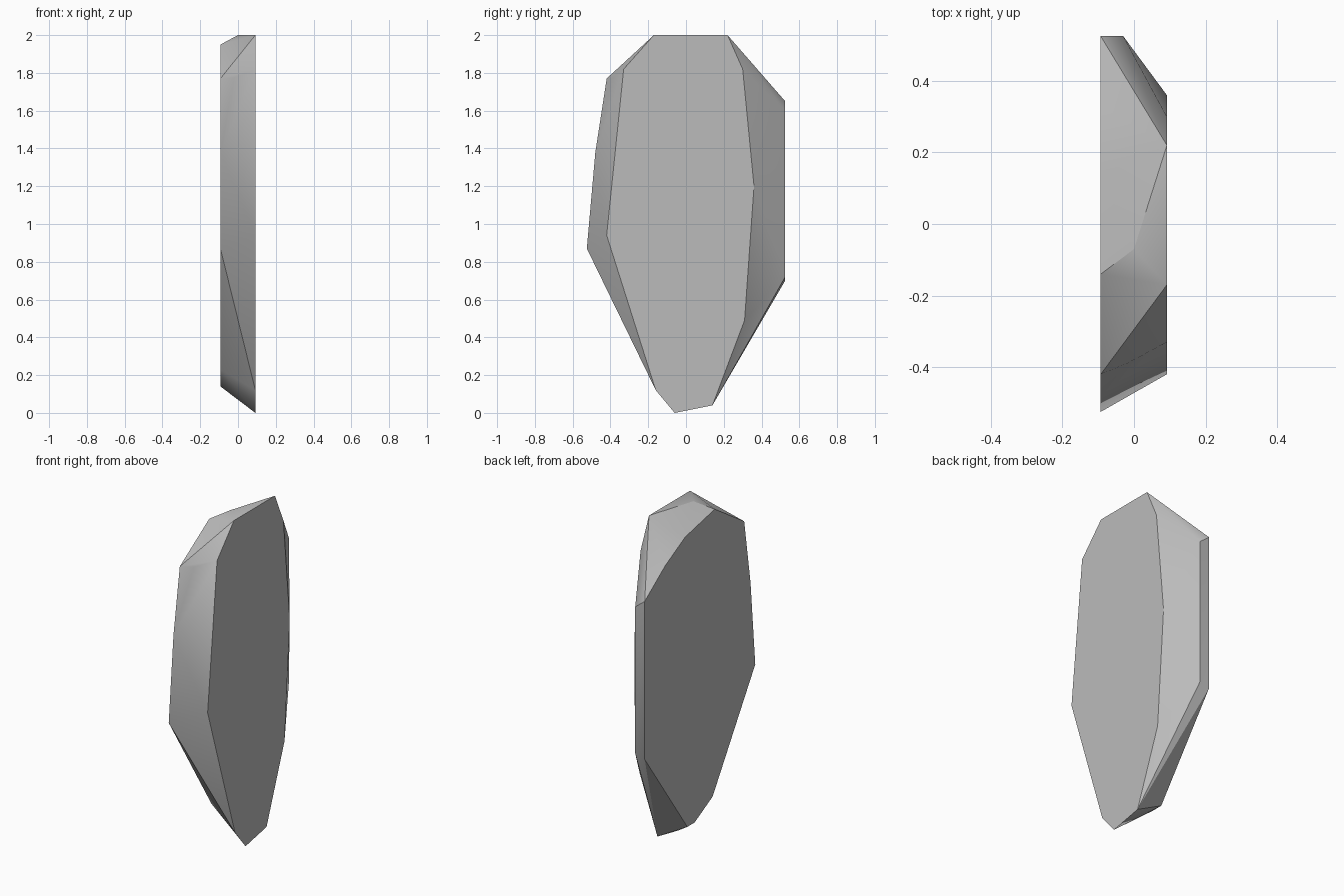
import bpy
import bmesh
from math import radians

default_cube = bpy.data.objects.get("Cube")
if default_cube:
    bpy.data.objects.remove(default_cube, do_unlink=True)


def make_material(name, colour):
    material = bpy.data.materials.new(name)
    material.use_nodes = True
    material.diffuse_color = colour
    material.node_tree.nodes["Principled BSDF"].inputs["Base Color"].default_value = colour
    return material


def add_outline(mesh, x, outline):
    """Place a side profile, given as (y, z) points, at the given x."""
    for y, z in outline:
        mesh.verts.new((x, y, z))


stone_grey = make_material("stone grey", (0.5, 0.5, 0.5, 1))

# Narrower flat side of the slab
left_side = [
    (0.22, 2), (-0.17, 2), (-0.33, 1.82), (-0.42, 0.94), (-0.16, 0.12),
    (-0.06, 0), (0.14, 0.04), (0.31, 0.49), (0.36, 1.2), (0.3, 1.82),
]
# Wider flat side of the slab
right_side = [
    (-0.14, 1.95), (-0.42, 1.77), (-0.48, 1.38), (-0.525, 0.87),
    (-0.12, 0.23), (0.05, 0.14), (0.12, 0.14), (0.525, 0.7),
    (0.525, 1.65), (0.33, 1.79), (0.14, 1.89),
]
# Inner edge of the back strip, where the slanted back face begins
back_edge = [(0.525, 0.72), (0.525, 1.6)]
# Peak of the top and the front chip below it
top_peak = [(-0.07, 2)]
front_chip = [(-0.39, 1.775)]

mesh = bmesh.new()
add_outline(mesh, 0.092, left_side)
add_outline(mesh, -0.093, right_side)
add_outline(mesh, -0.03, back_edge)
add_outline(mesh, 0, top_peak)
add_outline(mesh, -0.02, front_chip)

# Wrap the profiles into one faceted stone and merge the flat faces
hull = bmesh.ops.convex_hull(mesh, input=mesh.verts)
unused = {v for v in hull["geom_interior"] + hull["geom_unused"]
          if isinstance(v, bmesh.types.BMVert)}
bmesh.ops.delete(mesh, geom=list(unused), context="VERTS")
bmesh.ops.dissolve_limit(mesh, angle_limit=radians(1),
                         verts=mesh.verts, edges=mesh.edges)
bmesh.ops.recalc_face_normals(mesh, faces=mesh.faces)

data = bpy.data.meshes.new("stone_slab")
mesh.to_mesh(data)
mesh.free()
data.materials.append(stone_grey)
stone = bpy.data.objects.new("stone_slab", data)
bpy.context.collection.objects.link(stone)

# Soften shallow facets while keeping the chipped edges sharp
bpy.ops.object.select_all(action="DESELECT")
stone.select_set(True)
bpy.context.view_layer.objects.active = stone
bpy.ops.object.shade_smooth_by_angle(angle=radians(30))
